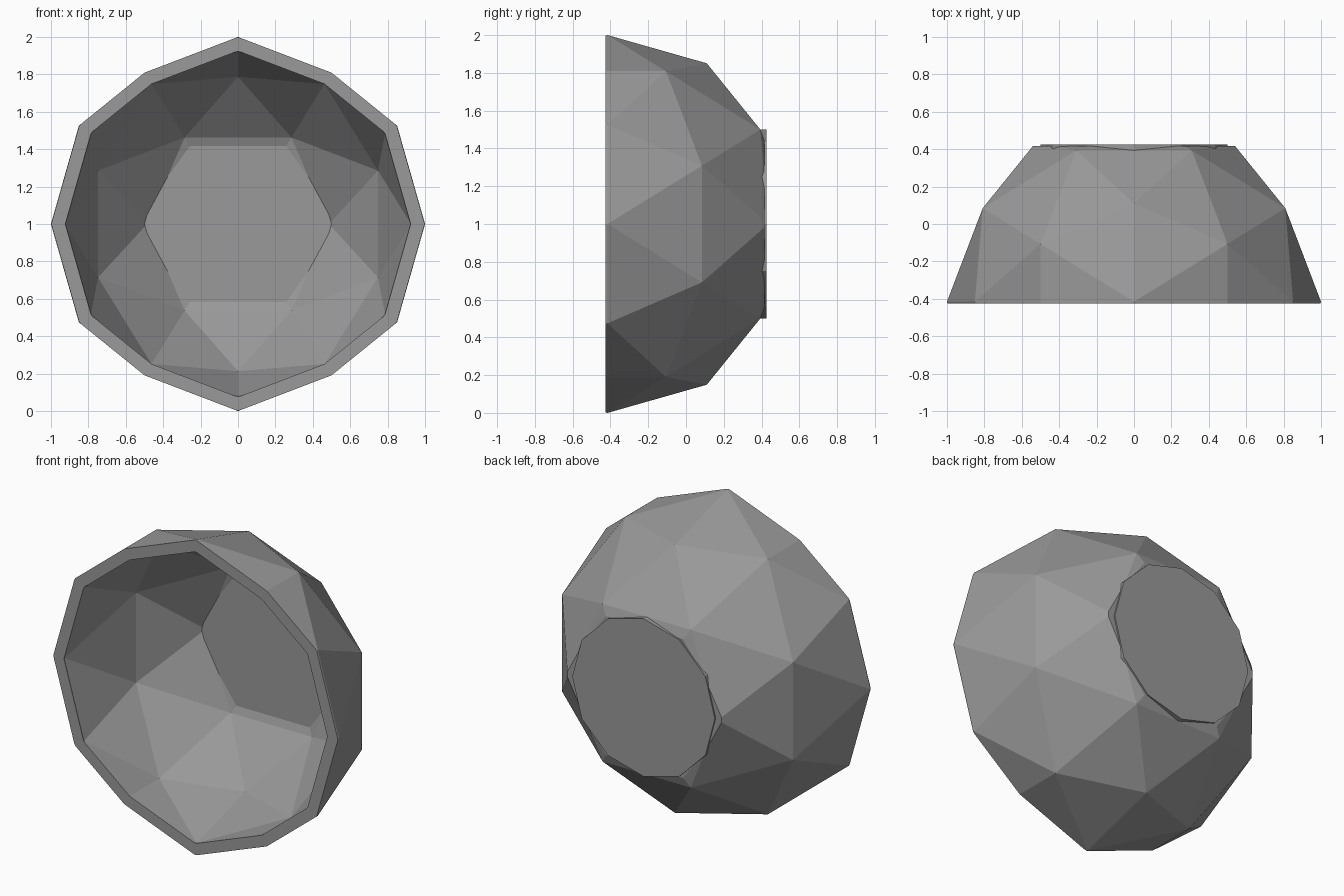
import bpy, bmesh, math
from mathutils import Vector, Matrix
from itertools import product

if "Cube" in bpy.data.objects:
    bpy.data.objects.remove(bpy.data.objects["Cube"])

CENTRE = Vector((0, -0.4155, 1))
RIM, CUT = -0.0095, 0.832         # cutting planes, relative to the sphere centre
INNER = 0.925                     # inner shell radius
DISC_FRONT, DISC_BACK = 0.766, 0.8405

# Directions of the 42 geodesic sphere points
g = (1 + math.sqrt(5)) / 2
n = math.sqrt(1 + g * g)
dirs = set()
for base in ((g / n, 0, 1 / n), (0.5, 0.5 / g, g / 2), (1, 0, 0)):
    for s in product((1, -1), repeat=3):
        p = [round(a * b, 6) + 0.0 for a, b in zip(base, s)]
        for k in range(3):
            dirs.add(tuple(p[k:] + p[:k]))
dirs = sorted(dirs)

grey = bpy.data.materials.new("dark_grey")
grey.diffuse_color = (0.32, 0.32, 0.32, 1)
grey.use_nodes = True
grey.node_tree.nodes["Principled BSDF"].inputs["Base Color"].default_value = grey.diffuse_color


def make_object(name, bm):
    bmesh.ops.recalc_face_normals(bm, faces=bm.faces)
    me = bpy.data.meshes.new(name)
    bm.to_mesh(me)
    bm.free()
    me.materials.append(grey)
    ob = bpy.data.objects.new(name, me)
    bpy.context.collection.objects.link(ob)
    ob.location = CENTRE
    return ob


# Faceted hollow bowl, cut flat at the front rim and the back
bm = bmesh.new()
for r in (1, INNER):
    verts = [bm.verts.new(Vector(d) * r) for d in dirs]
    bmesh.ops.convex_hull(bm, input=verts)
for y, side in ((RIM, -1), (CUT, 1)):
    geom = bm.verts[:] + bm.edges[:] + bm.faces[:]
    bmesh.ops.bisect_plane(bm, geom=geom, dist=1e-5, plane_co=(0, y, 0),
                           plane_no=(0, side, 0), clear_outer=True)
    edges = [e for e in bm.edges if e.is_boundary
             and all(abs(v.co.y - y) < 1e-4 for v in e.verts)]
    bmesh.ops.triangle_fill(bm, edges=edges, use_beauty=True, normal=(0, side, 0))
make_object("bowl_shell", bm)

# Twelve-sided plate closing the back
bm = bmesh.new()
mat = (Matrix.Translation((0, (DISC_FRONT + DISC_BACK) / 2, 0))
       @ Matrix.Rotation(math.pi / 2, 4, 'X'))
bmesh.ops.create_cone(bm, cap_ends=True, segments=12, radius1=0.5, radius2=0.5,
                      depth=DISC_BACK - DISC_FRONT, matrix=mat)
make_object("back_plate", bm)
